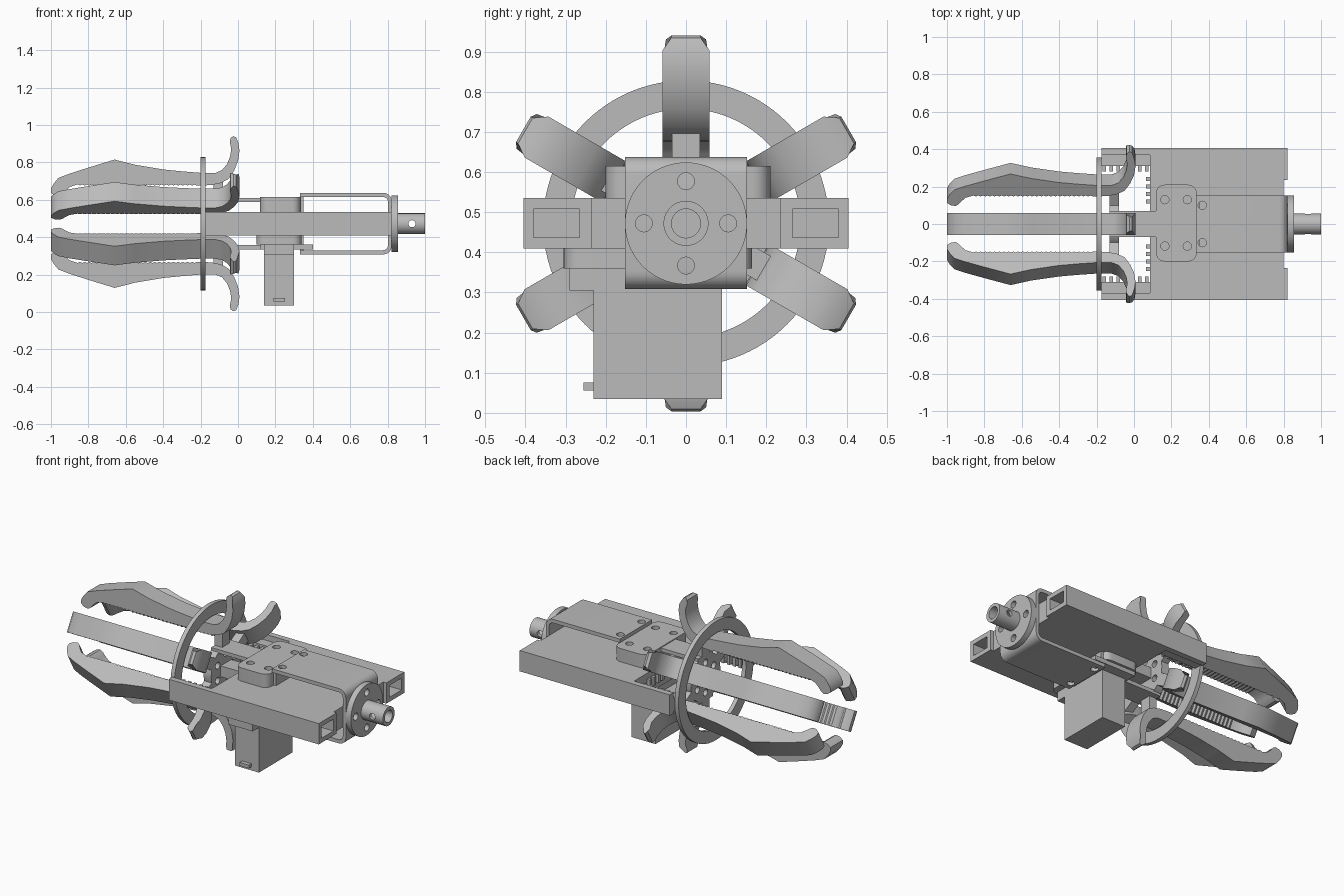
import bpy, bmesh, math
from mathutils import Matrix, Vector

if "Cube" in bpy.data.objects:
    bpy.data.objects.remove(bpy.data.objects["Cube"])

AXIS_Z = 0.472

grey = bpy.data.materials.new("plain grey")
grey.use_nodes = True
grey.diffuse_color = (0.5, 0.5, 0.5, 1)
grey.node_tree.nodes["Principled BSDF"].inputs["Base Color"].default_value = (0.5, 0.5, 0.5, 1)


def finish(bm, name):
    bmesh.ops.recalc_face_normals(bm, faces=bm.faces)
    mesh = bpy.data.meshes.new(name)
    bm.to_mesh(mesh)
    bm.free()
    mesh.materials.append(grey)
    ob = bpy.data.objects.new(name, mesh)
    bpy.context.collection.objects.link(ob)
    return ob


def activate(ob):
    bpy.ops.object.select_all(action='DESELECT')
    ob.select_set(True)
    bpy.context.view_layer.objects.active = ob


def smooth(ob):
    activate(ob)
    bpy.ops.object.shade_smooth_by_angle(angle=math.radians(32))


def box(name, x, y, z, round_axis=None, radius=0.03):
    """Box from ranges; edges along round_axis may be rounded."""
    bm = bmesh.new()
    bmesh.ops.create_cube(bm, size=1)
    for v in bm.verts:
        for i, (a, b) in enumerate((x, y, z)):
            v.co[i] = (a + b) / 2 + v.co[i] * (b - a)
    if round_axis is not None:
        edges = [e for e in bm.edges
                 if abs((e.verts[0].co - e.verts[1].co).normalized()[round_axis]) > 0.9]
        bmesh.ops.bevel(bm, geom=edges, offset=radius, segments=6, profile=0.5, affect='EDGES')
    ob = finish(bm, name)
    if round_axis is not None:
        smooth(ob)
    return ob


def cylinder(name, centre, radius, depth, axis='X', sides=48):
    bm = bmesh.new()
    bmesh.ops.create_cone(bm, cap_ends=True, segments=sides, radius1=radius, radius2=radius, depth=depth)
    turn = {'X': Matrix.Rotation(math.pi / 2, 4, 'Y'),
            'Y': Matrix.Rotation(math.pi / 2, 4, 'X'), 'Z': Matrix()}[axis]
    bmesh.ops.transform(bm, matrix=Matrix.Translation(centre) @ turn, verts=bm.verts)
    ob = finish(bm, name)
    smooth(ob)
    return ob


def cut(ob, cutters):
    for c in cutters:
        m = ob.modifiers.new("cut", 'BOOLEAN')
        m.operation = 'DIFFERENCE'
        m.object = c
        activate(ob)
        bpy.ops.object.modifier_apply(modifier=m.name)
        bpy.data.objects.remove(c)
    smooth(ob)


def extrude_profile(name, points, to_3d, direction):
    bm = bmesh.new()
    face = bm.faces.new([bm.verts.new(to_3d(a, b)) for a, b in points])
    new = bmesh.ops.extrude_face_region(bm, geom=[face])["geom"]
    bmesh.ops.translate(bm, vec=direction, verts=[g for g in new if isinstance(g, bmesh.types.BMVert)])
    return bm, name


# Six hooked fingers around the long axis: profile in (x, radius)
outer = [(-1, .165), (-1, .188), (-.985, .215), (-.96, .245), (-.9, .268), (-.8, .3), (-.66, .343),
         (-.55, .315), (-.4, .29), (-.3, .28), (-.2, .272), (-.12, .272), (-.085, .287),
         (-.058, .32), (-.042, .36), (-.036, .4), (-.044, .44), (-.04, .458), (-.025, .468),
         (-.01, .462), (.003, .43), (.008, .39), (0, .335), (-.02, .285), (-.05, .24),
         (-.09, .218), (-.14, .207), (-.2, .204)]
ridges = [(-.22 - i * .0125, .204 + (.006 if i % 2 else 0)) for i in range(52)]
tip = [(-.9, .196), (-.925, .172), (-.938, .155), (-.955, .145), (-.98, .15)]
HALF = 0.059
for i in range(6):
    bm, name = extrude_profile("finger_%d" % (i + 1), outer + ridges + tip,
                               lambda x, r: (x, -HALF, r), Vector((0, 2 * HALF, 0)))
    for v in bm.verts:
        if v.co.z > .435:
            v.co.y *= 0.62 if v.co.z > .46 else 0.85
    spin = Matrix.Translation((0, 0, AXIS_Z)) @ Matrix.Rotation(i * math.pi / 3, 4, 'X')
    bmesh.ops.transform(bm, matrix=spin, verts=bm.verts)
    smooth(finish(bm, name))
    # Link from the carriage to each finger
    link = box("finger_link_%d" % (i + 1), (-.13, -.08), (-.035, .035), (.12, .225))
    link.data.transform(spin)

# Finger guide ring and sliding carriage
ring = cylinder("guide_ring", (-.187, 0, AXIS_Z), .356, .025, sides=96)
cut(ring, [cylinder("ring_cutter", (-.187, 0, AXIS_Z), .285, .1, sides=96)])
carriage = cylinder("carriage", (-.105, 0, AXIS_Z), .14, .05)
cut(carriage, [cylinder("carriage_cutter", (-.105, .09 * math.cos(a), AXIS_Z + .09 * math.sin(a)), .02, .2, sides=20)
               for a in (k * math.pi / 3 + math.pi / 6 for k in range(6))])

# Centre body with a toothed front edge
box("centre_body", (.085, .8), (-.24, .24), (.41, .535))
for i in range(13):
    y = -.24 + i * .04
    if abs(y) > .09:
        box("body_tooth_%d" % i, (.065, .09), (y - .01, y + .01), (.45, .5))

# Side rails: square tubes behind, open channel with a rack in front
for side, word in ((1, "left"), (-1, "right")):
    def span(a, b):
        return tuple(sorted((side * a, side * b)))
    tube = box(word + "_rail", (.085, .82), span(.235, .405), (.41, .535))
    cut(tube, [box("rail_cutter", (.45, .9), span(.265, .38), (.437, .508))])
    box(word + "_rail_wall", (-.175, .085), span(.37, .405), (.41, .535))
    box(word + "_rack", (-.175, .085), span(.31, .37), (.42, .5))
    for i in range(7):
        x = -.16 + i * .038
        box("%s_rack_tooth_%d" % (word, i), (x - .009, x + .009), span(.28, .315), (.43, .49))

# Long arms tying the top and bottom of the carriage to the body
box("top_arm", (-.13, .13), (-.07, .07), (.588, .61))
box("bottom_arm", (-.13, .13), (-.07, .07), (.335, .358))
box("middle_slide", (-.12, .09), (-.05, .05), (.44, .505))

# Top and bottom mounting plates
top = box("top_mount", (.118, .335), (-.2, .21), (.53, .615), 2, .045)
cut(top, [cylinder("screw_cutter", (x, y, .61), .022, .05, 'Z', 20)
          for x in (.165, .285) for y in (-.118, .13)])
box("bottom_mount", (.1, .34), (-.305, .165), (.36, .412), 2, .045)
box("bottom_mount_step", (.12, .4), (-.15, .15), (.335, .362))

# Motor below the body, with its ear and cable tab
box("motor", (.14, .3), (-.23, .09), (.035, .362))
box("motor_ear", (.14, .3), (-.29, -.22), (.305, .362))
box("motor_cable_tab", (.19, .25), (-.255, -.22), (.056, .076))

# U-shaped bracket: rounded block with a smaller rounded block removed
bracket = box("u_bracket", (.25, .822), (-.152, .152), (.308, .637), 1, .045)
cut(bracket, [box("inner_cutter", (.15, .802), (-.3, .3), (.33, .615), 1, .027),
              box("front_cutter", (.1, .332), (-.3, .3), (.2, .8))]
    + [cylinder("hole_cutter", (.365, y, .628), .022, .06, 'Z', 20) for y in (-.1, .1)]
    + [cylinder("hole_cutter", (.365, y, .318), .022, .06, 'Z', 20) for y in (-.1, .1)])
box("bracket_spacer", (.332, .35), (-.14, .14), (.53, .62))
box("lower_bracket_spacer", (.332, .35), (-.14, .14), (.325, .415))

# Round mounting flange and hollow shaft
flange = cylinder("flange", (.839, 0, AXIS_Z), .152, .034, sides=72)
cut(flange, [cylinder("bolt_cutter", (.84, .105 * math.cos(a), AXIS_Z + .105 * math.sin(a)), .021, .1, sides=24)
             for a in (k * math.pi / 2 for k in range(4))])
shaft = cylinder("shaft", (.923, 0, AXIS_Z), .056, .154)
cut(shaft, [cylinder("bore_cutter", (.98, 0, AXIS_Z), .036, .22),
            cylinder("pin_cutter", (.93, 0, AXIS_Z), .019, .3, 'Y', 24)])
